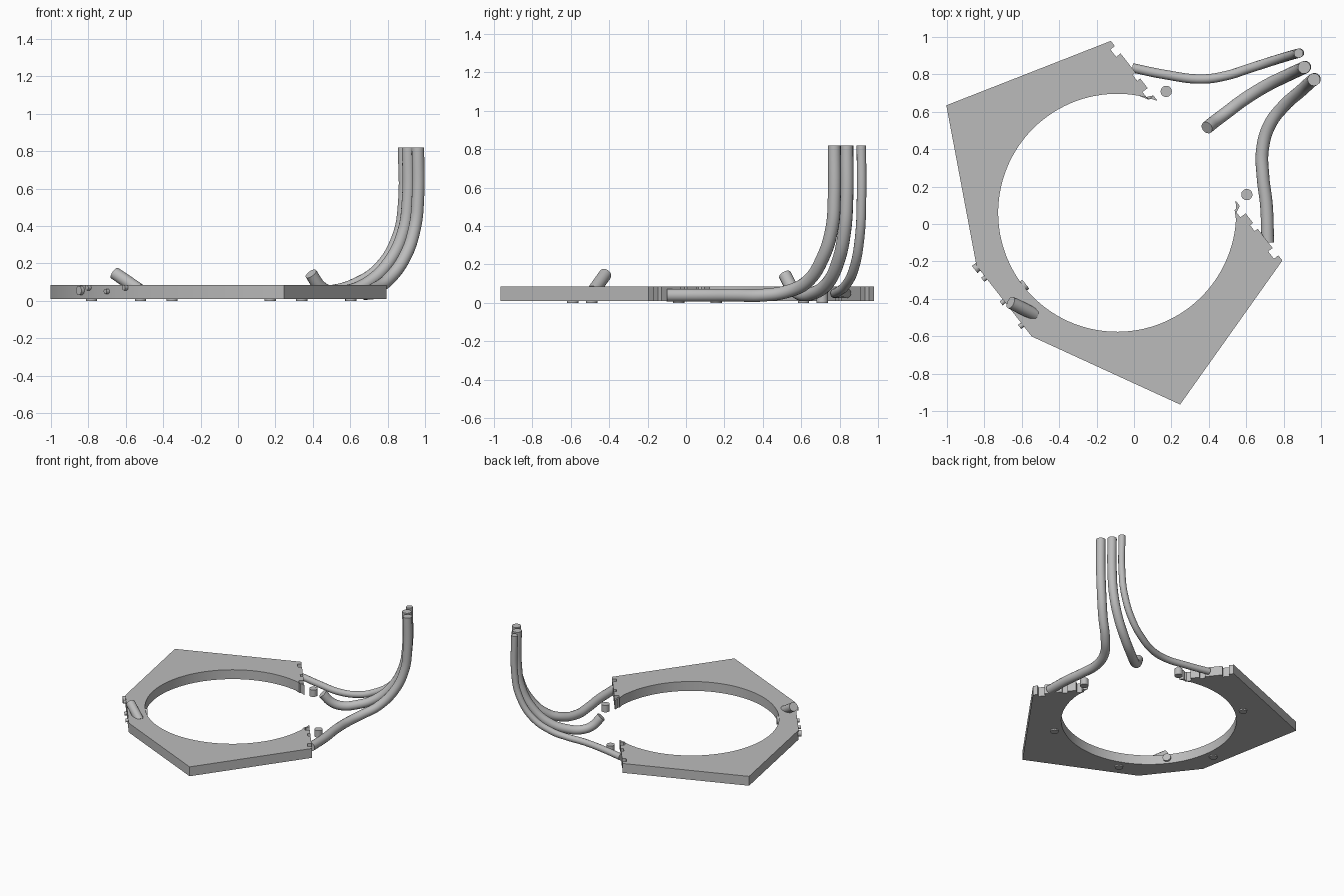
import bpy
import bmesh
from math import radians, cos, sin, atan2, pi
from mathutils import Matrix, Vector

cube = bpy.data.objects.get("Cube")
if cube:
    bpy.data.objects.remove(cube, do_unlink=True)

# One grey material for everything
grey = bpy.data.materials.new("plain_grey")
grey.use_nodes = True
colour = (0.5, 0.5, 0.5, 1)
grey.diffuse_color = colour
grey.node_tree.nodes["Principled BSDF"].inputs["Base Color"].default_value = colour

# Local frame of the ring: x runs along its symmetry axis
FRAME = Matrix.Translation((-0.09, 0.06, 0)) @ Matrix.Rotation(radians(38), 4, "Z")
PLATE_BOTTOM, PLATE_TOP = 0.01, 0.085


def add_object(name, mesh):
    mesh.materials.clear()
    mesh.materials.append(grey)
    obj = bpy.data.objects.new(name, mesh)
    bpy.context.collection.objects.link(obj)
    bpy.ops.object.select_all(action="DESELECT")
    obj.select_set(True)
    bpy.context.view_layer.objects.active = obj
    bpy.ops.object.shade_smooth_by_angle(angle=radians(35))
    return obj


def add_from_bmesh(name, bm, matrix):
    bm.transform(matrix)
    bmesh.ops.recalc_face_normals(bm, faces=bm.faces)
    mesh = bpy.data.meshes.new(name)
    bm.to_mesh(mesh)
    bm.free()
    return add_object(name, mesh)


def add_cylinder(name, start, end, radius):
    """Capped cylinder between two points in the ring frame."""
    start, end = Vector(start), Vector(end)
    axis = end - start
    turn = axis.to_track_quat("Z", "Y").to_matrix().to_4x4()
    bm = bmesh.new()
    bmesh.ops.create_cone(bm, cap_ends=True, segments=24, radius1=radius,
                          radius2=radius, depth=axis.length)
    return add_from_bmesh(name, bm, FRAME @ Matrix.Translation((start + end) / 2) @ turn)


def add_tube(name, points, radius):
    """Smooth round tube through world-space points."""
    curve = bpy.data.curves.new(name + "_path", "CURVE")
    curve.dimensions = "3D"
    curve.bevel_depth = radius
    curve.bevel_resolution = 5
    curve.resolution_u = 8
    curve.use_fill_caps = True
    spline = curve.splines.new("BEZIER")
    spline.bezier_points.add(len(points) - 1)
    for bezier_point, co in zip(spline.bezier_points, points):
        bezier_point.co = co
        bezier_point.handle_left_type = bezier_point.handle_right_type = "AUTO"
    helper = bpy.data.objects.new(name + "_path", curve)
    bpy.context.collection.objects.link(helper)
    bpy.context.view_layer.update()
    evaluated = helper.evaluated_get(bpy.context.evaluated_depsgraph_get())
    mesh = bpy.data.meshes.new_from_object(evaluated)
    bpy.data.objects.remove(helper, do_unlink=True)
    return add_object(name, mesh)


# Open ring plate: half outline from the inner lip, over the notched cut, to the back edge
cut = 0.539
half = [(cut, 0.338)]
for near, far, depth in ((0.375, 0.425, 0.035), (0.49, 0.53, 0.02), (0.66, 0.71, 0.03)):
    half += [(cut, near), (cut - depth, near), (cut - depth, far), (cut, far)]
half += [(cut, 0.745), (-0.366, 1.015), (-0.767, 0.24)]
outline = half + [(x, -y) for x, y in reversed(half)]

# Round inner opening closes the outline
lip = atan2(half[0][1], half[0][0])
radius = Vector(half[0]).length
steps = 96
for i in range(1, steps):
    angle = -lip - (2 * pi - 2 * lip) * i / steps
    outline.append((radius * cos(angle), radius * sin(angle)))

bm = bmesh.new()
base = bm.faces.new([bm.verts.new((x, y, PLATE_BOTTOM)) for x, y in outline])
extruded = bmesh.ops.extrude_face_region(bm, geom=[base], use_keep_orig=True)
top_verts = [g for g in extruded["geom"] if isinstance(g, bmesh.types.BMVert)]
bmesh.ops.translate(bm, verts=top_verts, vec=(0, 0, PLATE_TOP - PLATE_BOTTOM))
add_from_bmesh("ring_plate", bm, FRAME)

# Six round feet; the two in the opening stand free
for i in range(6):
    angle = radians(30 + 60 * i)
    x, y = 0.7 * cos(angle), 0.7 * sin(angle)
    free = i in (0, 5)
    add_cylinder("free_post" if free else "foot", (x, y, 0),
                 (x, y, 0.055 if free else 0.02), 0.03)

# Small pegs along the back edge
for y, z, size in ((0, 0.05, 0.013), (0.16, 0.07, 0.014), (-0.16, 0.07, 0.014),
                   (0.23, 0.055, 0.024)):
    add_cylinder("edge_peg", (-0.74, y, z), (-0.787, y, z), size)

# Short peg poking through the inner wall
add_cylinder("inner_peg", (-0.66, 0, 0.055), (-0.62, 0, 0.055), 0.03)

# Slanted stub on top of the plate
add_tube("slanted_stub", [(-0.66, -0.42, 0.148), (-0.53, -0.483, 0.06)], 0.034)

# Three tubes sweeping up into a vertical bundle
top = 0.82
add_tube("back_tube", [
    (-0.01, 0.835, 0.05), (0.16, 0.8, 0.05), (0.365, 0.775, 0.05), (0.5, 0.795, 0.06),
    (0.61, 0.83, 0.09), (0.75, 0.875, 0.18), (0.85, 0.905, 0.35), (0.88, 0.913, 0.52),
    (0.88, 0.913, top)], 0.025)
add_tube("middle_tube", [
    (0.39, 0.515, 0.145), (0.44, 0.555, 0.075), (0.5, 0.6, 0.045), (0.58, 0.66, 0.05),
    (0.7, 0.735, 0.1), (0.81, 0.79, 0.21), (0.885, 0.825, 0.37), (0.91, 0.837, 0.55),
    (0.91, 0.837, top)], 0.034)
add_tube("front_tube", [
    (0.715, -0.1, 0.04), (0.708, 0.1, 0.04), (0.69, 0.25, 0.04), (0.687, 0.4, 0.04),
    (0.725, 0.53, 0.06), (0.8, 0.63, 0.11), (0.89, 0.71, 0.23), (0.945, 0.76, 0.39),
    (0.962, 0.772, 0.55), (0.962, 0.772, top)], 0.034)
